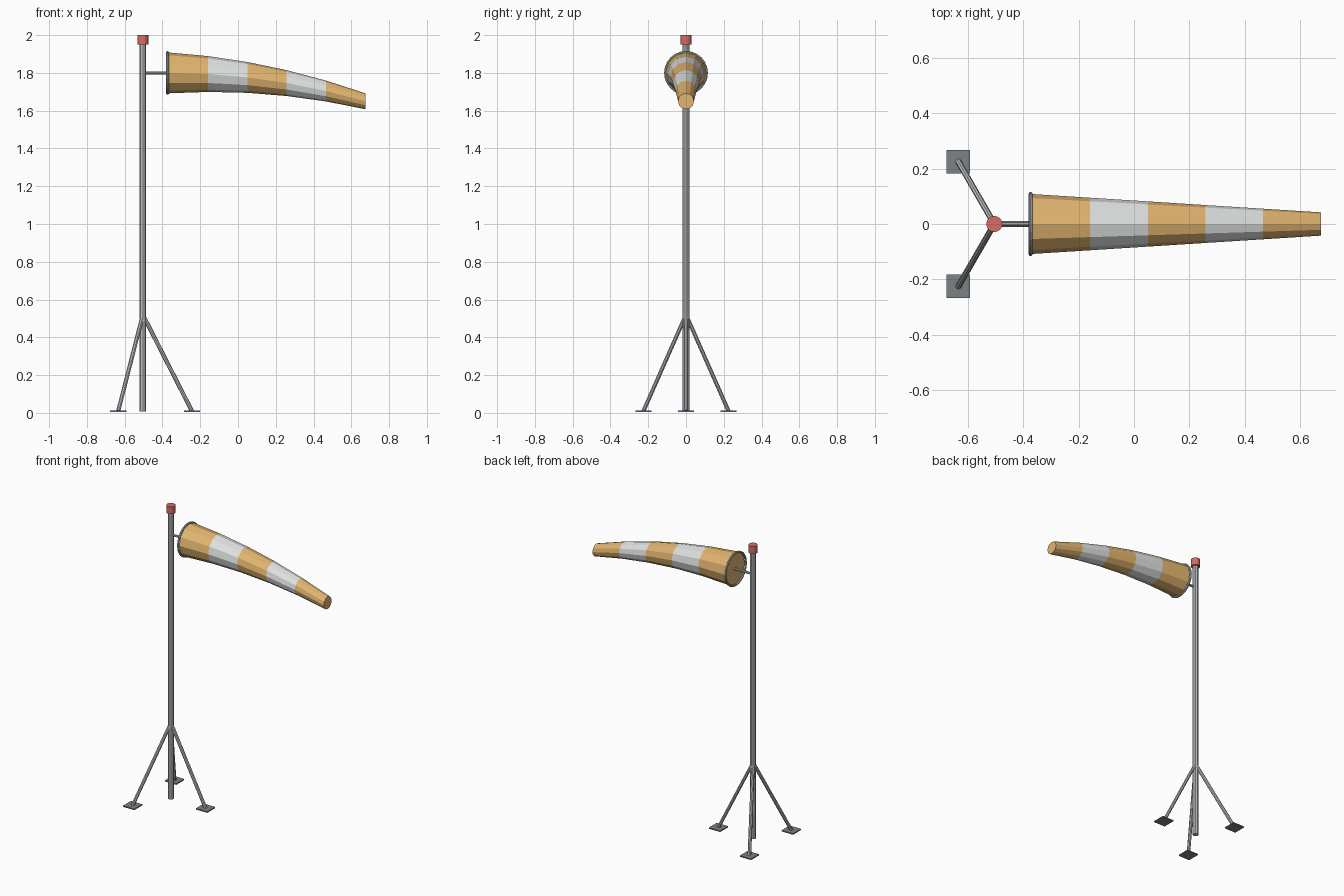
import bpy, bmesh, math
from mathutils import Vector

if "Cube" in bpy.data.objects:
    bpy.data.objects.remove(bpy.data.objects["Cube"])

def material(name, rgb):
    m = bpy.data.materials.new(name)
    m.diffuse_color = (*rgb, 1)
    m.use_nodes = True
    m.node_tree.nodes["Principled BSDF"].inputs["Base Color"].default_value = m.diffuse_color
    return m

STEEL = material("steel grey", (0.52, 0.53, 0.54))
DARK = material("dark grey", (0.20, 0.225, 0.235))
RED = material("red", (0.68, 0.15, 0.135))
GOLD = material("gold orange", (0.76, 0.46, 0.16))
WHITE = material("off white", (0.74, 0.755, 0.755))

PX = -0.504  # pole position in x

def rod(name, a, b, radius, sides, mat):
    """Closed cylinder between two points."""
    a, b = Vector(a), Vector(b)
    d = b - a
    bpy.ops.mesh.primitive_cylinder_add(vertices=sides, radius=radius, depth=d.length,
                                        location=(a + b) / 2)
    o = bpy.context.object
    o.rotation_euler = d.to_track_quat('Z', 'Y').to_euler()
    o.name = name
    o.data.materials.append(mat)
    return o

# pole, cap and arm
rod("pole", (PX, 0, 0.008), (PX, 0, 1.96), 0.019, 10, STEEL)
rod("pole_cap", (PX, 0, 1.95), (PX, 0, 2.0), 0.029, 16, RED)
rod("arm", (PX, 0, 1.8), (-0.365, 0, 1.8), 0.008, 8, STEEL)

# three legs with square foot plates
for i in range(3):
    ang = i * math.tau / 3
    fx, fy = PX + 0.26 * math.cos(ang), 0.26 * math.sin(ang)
    rod(f"leg_{i + 1}", (PX, 0, 0.52), (fx, fy, 0.01), 0.011, 8, STEEL)
    bpy.ops.mesh.primitive_cube_add(size=1, location=(fx, fy, 0.0095))
    foot = bpy.context.object
    foot.name = f"foot_plate_{i + 1}"
    foot.scale = (0.085, 0.085, 0.008)
    foot.data.materials.append(DARK)

# mouth ring
bpy.ops.mesh.primitive_torus_add(major_radius=0.109, minor_radius=0.007, major_segments=24,
                                 minor_segments=8, location=(-0.373, 0, 1.8),
                                 rotation=(0, math.pi / 2, 0))
ring = bpy.context.object
ring.name = "mouth_ring"
ring.data.materials.append(STEEL)

# drooping tapered sock, one ring of faces per stripe, closed at both ends
SIDES, STRIPES = 12, 5
bm = bmesh.new()
rings = []
for s in range(STRIPES + 1):
    t = s / STRIPES
    x, z, r = -0.366 + 1.040 * t, 1.8 - 0.15 * t * t, 0.108 - 0.066 * t
    rings.append([bm.verts.new((x, r * math.cos(k * math.tau / SIDES),
                                z + r * math.sin(k * math.tau / SIDES)))
                  for k in range(SIDES)])
for s in range(STRIPES):
    for k in range(SIDES):
        n = (k + 1) % SIDES
        f = bm.faces.new((rings[s][k], rings[s][n], rings[s + 1][n], rings[s + 1][k]))
        f.material_index = s % 2
bm.faces.new(rings[0])
bm.faces.new(rings[-1])
bmesh.ops.recalc_face_normals(bm, faces=bm.faces)
mesh = bpy.data.meshes.new("wind_sock")
bm.to_mesh(mesh)
bm.free()
mesh.materials.append(GOLD)
mesh.materials.append(WHITE)
bpy.context.collection.objects.link(bpy.data.objects.new("wind_sock", mesh))
